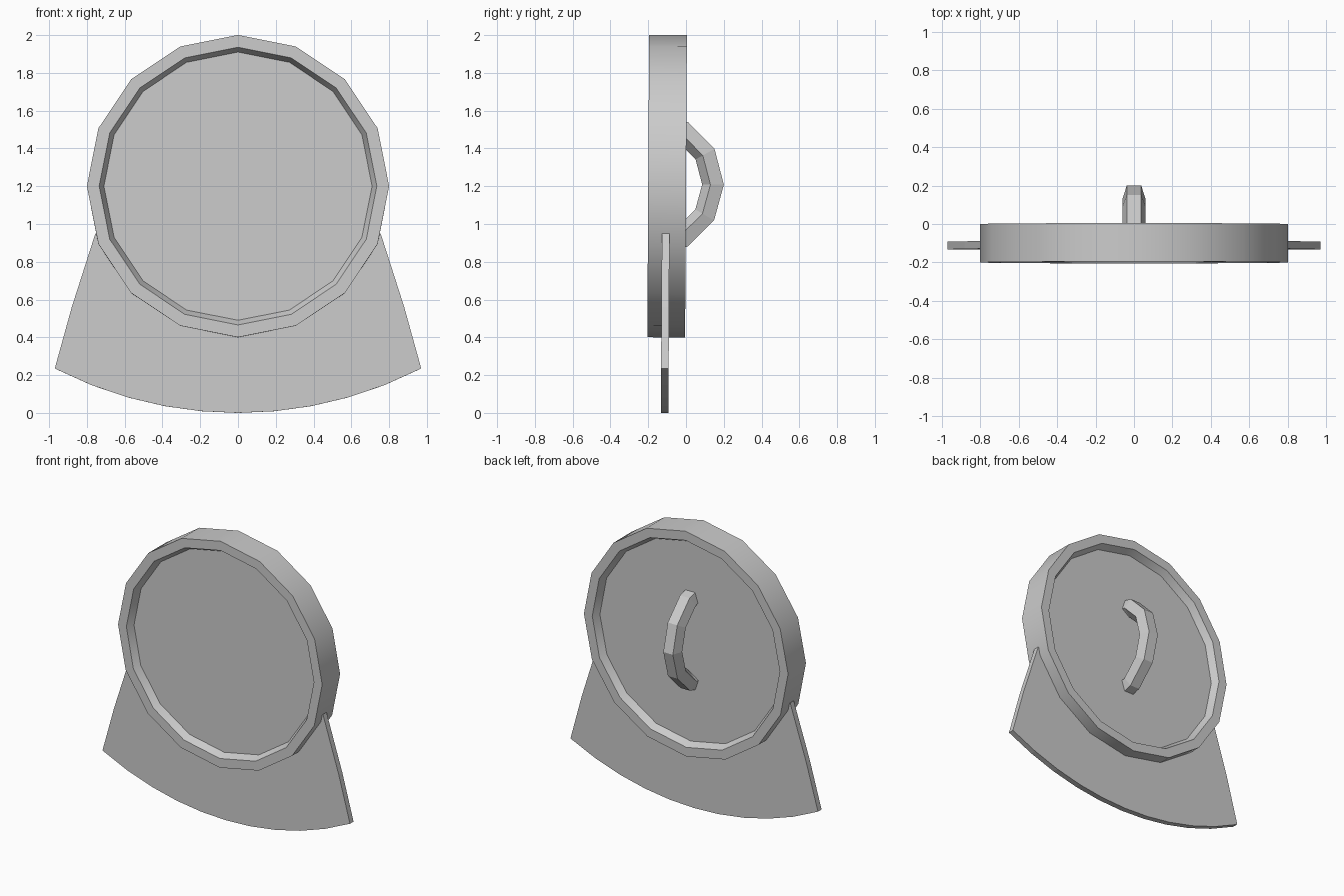
import bpy, bmesh
from math import sin, cos, pi, radians, sqrt
from mathutils import Vector, Matrix

if "Cube" in bpy.data.objects:
    bpy.data.objects.remove(bpy.data.objects["Cube"])

CENTRE = Vector((0, -0.1, 1.2))
# whole model leans back very slightly around the disc centre
LEAN = (Matrix.Translation(CENTRE) @ Matrix.Rotation(radians(-0.35), 4, 'X')
        @ Matrix.Translation(-CENTRE))


def finish(name, bm, smooth=False):
    bmesh.ops.recalc_face_normals(bm, faces=bm.faces)
    bm.transform(LEAN)
    mesh = bpy.data.meshes.new(name)
    bm.to_mesh(mesh)
    bm.free()
    ob = bpy.data.objects.new(name, mesh)
    bpy.context.collection.objects.link(ob)
    if smooth:
        bpy.ops.object.select_all(action='DESELECT')
        ob.select_set(True)
        bpy.context.view_layer.objects.active = ob
        bpy.ops.object.shade_smooth_by_angle(angle=radians(30))
    return ob


def bridge(bm, loops, closed=True):
    for a, b in zip(loops, loops[1:]):
        n = len(a)
        for i in range(n):
            j = (i + 1) % n
            bm.faces.new((a[i], a[j], b[j], b[i]))


# rimmed disc: 16-sided lathe around the y axis, recessed on both sides
profile = [(0.71, -0.15), (0.735, -0.2), (0.8, -0.2),
           (0.8, 0.0), (0.735, 0.0), (0.71, -0.05)]
bm = bmesh.new()
loops = [[bm.verts.new((r * sin(k * pi / 8), y, 1.2 + r * cos(k * pi / 8)))
          for k in range(16)] for r, y in profile]
bridge(bm, loops)
bm.faces.new(loops[0])
bm.faces.new(loops[-1])
finish("rimmed_disc", bm, smooth=True)

# back handle: arc with a five-sided section, ends sunk into the disc
MAJOR, MINOR = 0.328, 0.0635


def section(deg):
    a = radians(deg)
    pts = []
    for k in range(5):
        t = radians(36 + 72 * k)
        r = MAJOR + MINOR * cos(t)
        pts.append(Vector((MINOR * sin(t), -0.179 + r * cos(a), 1.21 + r * sin(a))))
    return pts


def sunk_end(s):
    return [p.lerp(q, 0.5) for p, q in zip(section(60 * s), section(90 * s))]


rings = [sunk_end(-1)] + [section(d) for d in range(-60, 61, 30)] + [sunk_end(1)]
bm = bmesh.new()
loops = [[bm.verts.new(p) for p in ring] for ring in rings]
bridge(bm, loops)
bm.faces.new(loops[0])
bm.faces.new(loops[-1])
finish("back_handle", bm)

# flared skirt plate: curved lower edge, upper edge hidden inside the rim
R = 2.12
lower = [(0.97 * k / 5, R - sqrt(R * R - (0.97 * k / 5) ** 2)) for k in range(-5, 6)]
upper = [(0.76 * sin(k * pi / 8), 1.2 - 0.76 * cos(k * pi / 8)) for k in range(3, -4, -1)]
outline = (lower + [(0.88, 0.56), (0.755, 0.95)] + upper
           + [(-0.755, 0.95), (-0.88, 0.56)])
bm = bmesh.new()
loops = [[bm.verts.new((x, y, z)) for x, z in outline] for y in (-0.126, -0.086)]
bridge(bm, loops)
bm.faces.new(loops[0])
bm.faces.new(loops[1])
finish("skirt_plate", bm)
